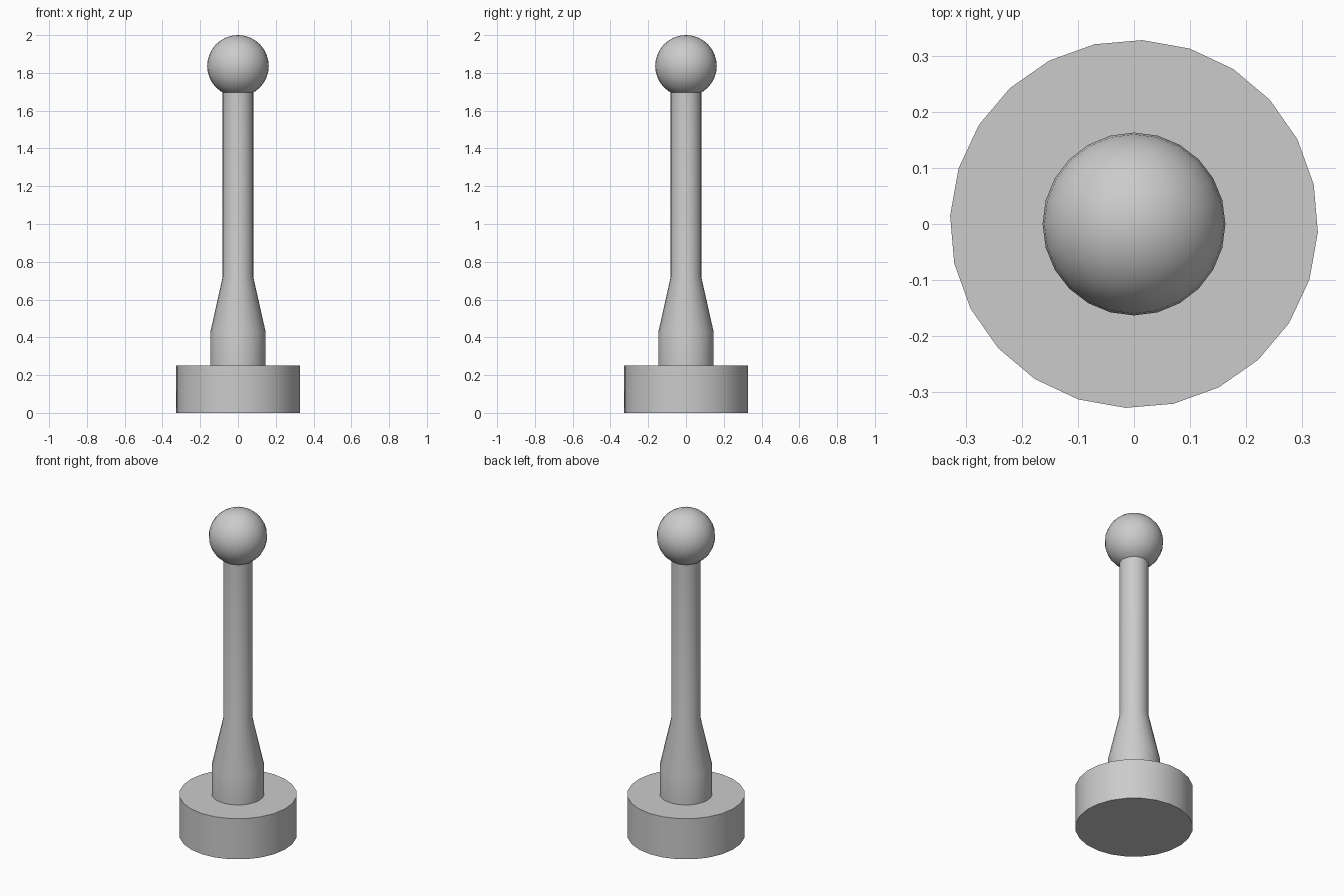
import bpy
import bmesh
from math import radians, cos, sin, tau

cube = bpy.data.objects.get("Cube")
if cube:
    bpy.data.objects.remove(cube, do_unlink=True)

SIDES = 24

grey = bpy.data.materials.new("plain grey")
grey.use_nodes = True
colour = (0.6, 0.6, 0.6, 1)
grey.diffuse_color = colour
grey.node_tree.nodes["Principled BSDF"].inputs["Base Color"].default_value = colour


def finish(obj, name):
    obj.name = name
    obj.data.materials.append(grey)
    bpy.ops.object.select_all(action="DESELECT")
    obj.select_set(True)
    bpy.context.view_layer.objects.active = obj
    bpy.ops.object.shade_smooth_by_angle(angle=radians(30))


def turned(name, profile, turn=0.0):
    """Closed solid of revolution from (radius, height) pairs, bottom to top."""
    bm = bmesh.new()
    rings = []
    for r, z in profile:
        angles = [turn + tau * i / SIDES for i in range(SIDES)]
        rings.append([bm.verts.new((r * cos(a), r * sin(a), z)) for a in angles])
    for low, high in zip(rings, rings[1:]):
        for i in range(SIDES):
            j = (i + 1) % SIDES
            bm.faces.new((low[i], low[j], high[j], high[i]))
    bm.faces.new(rings[0][::-1])
    bm.faces.new(rings[-1])
    mesh = bpy.data.meshes.new(name)
    bm.to_mesh(mesh)
    bm.free()
    obj = bpy.data.objects.new(name, mesh)
    bpy.context.collection.objects.link(obj)
    finish(obj, name)


# Heavy round foot
turned("base", [(0.328, 0), (0.328, 0.25)], turn=radians(-2.6))

# Collar, taper and slim shaft
turned("stem", [(0.146, 0.25), (0.146, 0.43), (0.081, 0.72), (0.081, 1.71)])

# Ball on top
bpy.ops.mesh.primitive_uv_sphere_add(segments=SIDES, ring_count=16, radius=0.163,
                                     location=(0, 0, 1.837))
finish(bpy.context.object, "ball")
